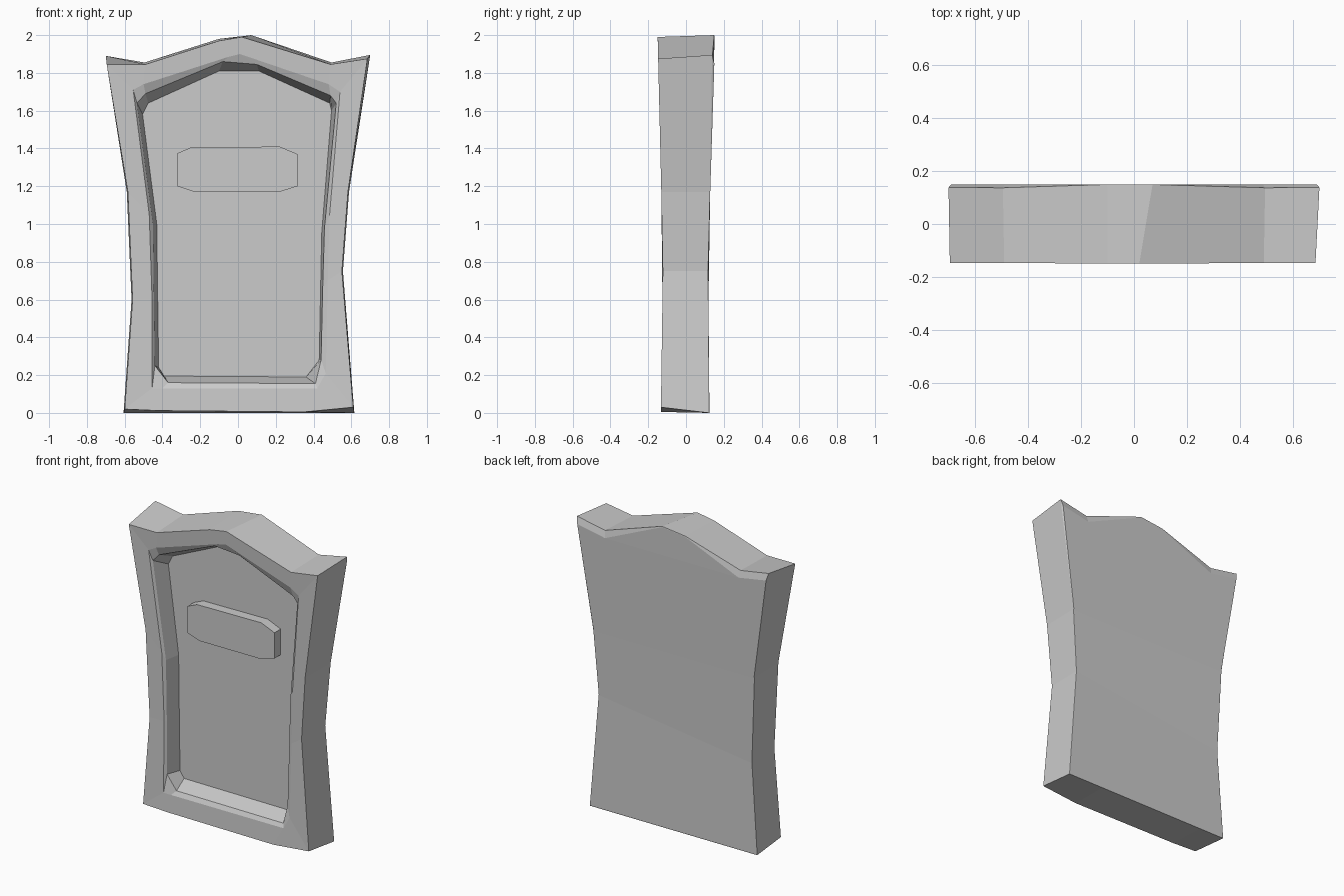
import bpy, bmesh

if "Cube" in bpy.data.objects:
    bpy.data.objects.remove(bpy.data.objects["Cube"])

# Outlines in (x, z), clockwise from the lower left; all share the same count
outer = [(-.42, .012), (-.60, .02), (-.558, .60), (-.583, 1.17), (-.695, 1.845), (-.49, 1.845),
         (-.10, 1.97), (.02, 1.99), (.49, 1.845), (.685, 1.875), (.582, 1.17), (.55, .75),
         (.61, .03), (.35, .005)]
crease = [(-.40, .13), (-.455, .13), (-.455, .60), (-.47, 1.05), (-.555, 1.71), (-.50, 1.74),
          (-.05, 1.885), (.01, 1.90), (.48, 1.74), (.54, 1.70), (.485, 1.05), (.475, .70),
          (.465, .21), (.42, .13)]
rim = [(-.37, .16), (-.44, .25), (-.445, .60), (-.45, 1.00), (-.535, 1.64), (-.49, 1.69),
       (-.08, 1.86), (.10, 1.845), (.49, 1.68), (.52, 1.64), (.458, .98), (.448, .65),
       (.44, .28), (.41, .155)]
floor = [(-.39, .195), (-.42, .24), (-.425, .60), (-.43, 1.00), (-.505, 1.58), (-.475, 1.64),
         (-.10, 1.81), (.11, 1.81), (.485, 1.64), (.495, 1.60), (.443, .95), (.437, .65),
         (.43, .28), (.36, .19)]


def thickness(z, low, mid, top):
    """y of the slightly waisted slab face at height z"""
    return low + (mid - low) * z / .8 if z < .8 else mid + (top - mid) * (z - .8) / 1.1


def front_y(z):
    return max(-.15, thickness(z, -.133, -.122, -.148))


def back_y(z):
    return min(.15, thickness(z, .124, .117, .15))


def ring(bm, pts):
    return [bm.verts.new(p) for p in pts]


def bridge(bm, a, b):
    n = len(a)
    for i in range(n):
        j = (i + 1) % n
        bm.faces.new((a[i], a[j], b[j], b[i]))


def finish(bm, name):
    bmesh.ops.recalc_face_normals(bm, faces=bm.faces)
    mesh = bpy.data.meshes.new(name)
    bm.to_mesh(mesh)
    bm.free()
    obj = bpy.data.objects.new(name, mesh)
    bpy.context.collection.objects.link(obj)
    return obj


# Slab: worn back -> back outline -> front outline -> soft crease -> recess rim -> floor
bm = bmesh.new()
back = [(x * 1.01, z + .01 if z > 1.8 else (0 if z < .1 else z)) for x, z in outer]
back[4] = (-.70, 1.89)
back[7] = (.07, 2.0)
back[9] = (.70, 1.895)


def shoulder(x, z):
    """True on the worn upper corners of the back"""
    return z > 1.8 and abs(x) > .4


worn = [(x * .985, back_y(z), z - .045) if shoulder(x, z) else
        (x * .995, back_y(z), max(z - .005, .005)) for x, z in back]
loops = [ring(bm, worn),
         ring(bm, [(x, back_y(z) - (.012 if shoulder(x, z) else .001), z) for x, z in back]),
         ring(bm, [(x, front_y(z), z) for x, z in outer]),
         ring(bm, [(x, front_y(z) + .004, z) for x, z in crease]),
         ring(bm, [(x, front_y(z) + .018, z) for x, z in rim]),
         ring(bm, [(x, -.005, z) for x, z in floor])]
for a, b in zip(loops, loops[1:]):
    bridge(bm, a, b)
# Close the back and the recess floor with cross strips
strips = [(0, 1, 12, 13), (1, 2, 11, 12), (2, 3, 10, 11), (3, 4, 5), (3, 5, 8, 10),
          (8, 9, 10), (5, 6, 7, 8)]
for loop in (loops[0], loops[-1]):
    for s in strips:
        bm.faces.new([loop[i] for i in s])
finish(bm, "gravestone_slab")

# Raised plaque with clipped corners
bm = bmesh.new()
plaque = [(-.32, 1.375), (-.25, 1.405), (.22, 1.41), (.315, 1.37),
          (.315, 1.20), (.22, 1.17), (-.23, 1.17), (-.32, 1.20)]
base = ring(bm, [(x, 0, z) for x, z in plaque])
face = ring(bm, [(x, -.07, z) for x, z in plaque])
bridge(bm, base, face)
bm.faces.new(base)
bm.faces.new(face)
finish(bm, "plaque")
